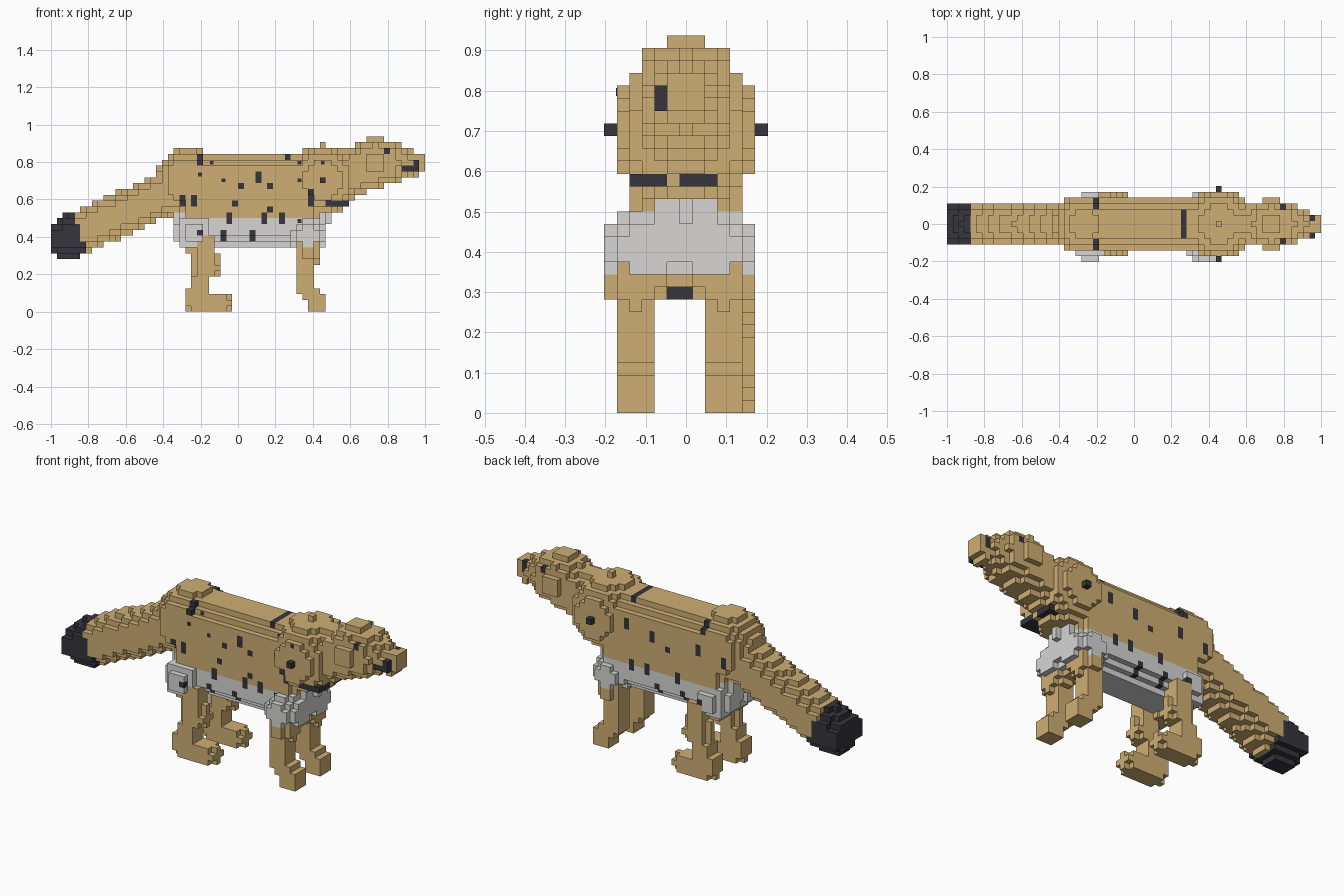
import bpy
import bmesh
from itertools import product
from mathutils import Matrix, Vector

cube = bpy.data.objects.get("Cube")
if cube:
    bpy.data.objects.remove(cube, do_unlink=True)

# Block grid: 64 long, 13 wide, 30 high
NX, NY, NZ = 64, 13, 30
SIZE = 2 / NX
MID = NY / 2
HALF = Vector((0.5, 0.5, 0.5))
ORIGIN = Vector((NX / 2, MID, 0))
TAN, GREY, DARK = range(3)


def make_material(name, rgb):
    mat = bpy.data.materials.new(name)
    mat.use_nodes = True
    color = (*rgb, 1)
    mat.diffuse_color = color
    mat.node_tree.nodes["Principled BSDF"].inputs["Base Color"].default_value = color
    return mat


materials = [make_material("tan fur", (0.625, 0.43, 0.175)),
             make_material("light grey fur", (0.68, 0.67, 0.665)),
             make_material("dark fur", (0.036, 0.035, 0.045))]

cells = {}   # block -> part name
paint = {}   # block -> colour


def capsule(a, b, ra, rb=None):
    """Rounded bar from a to b; a ball when the ends meet."""
    a, b = Vector(a), Vector(b)
    rb = ra if rb is None else rb
    axis = b - a

    def inside(p):
        t = 0
        if axis.length > 0:
            t = min(1, max(0, (p - a).dot(axis) / axis.length_squared))
        return (p - a - axis * t).length <= ra + (rb - ra) * t
    return inside


def ball(center, r):
    return capsule(center, center, r)


def box(lo, hi):
    return lambda p: all(l <= c <= h for l, c, h in zip(lo, p, hi))


def slab(x0, x1, z0, z1, r):
    """Upright plate on the middle plane, thickened and rounded by r."""
    def inside(p):
        near = Vector((min(x1, max(x0, p.x)), MID, min(z1, max(z0, p.z))))
        return (p - near).length <= r
    return inside


def both(first, second):
    return lambda p: first(p) and second(p)


def fill(part, shapes, color=lambda p: TAN):
    for cell in product(range(NX), range(NY), range(NZ)):
        p = Vector(cell) + HALF
        if cell not in cells and any(shape(p) for shape in shapes):
            cells[cell] = part
            paint[cell] = color(p)


def all_dark(p):
    return DARK


# Dark marks on the chest and the sides of the nose
fill("chest_marks", [box((47, 2, 18), (51, 5, 19)), box((47, 6, 18), (51, 9, 19))],
     all_dark)
fill("nose_marks", [box((60, 4, 24), (63, 5, 25)), box((62, 4, 25), (63, 5, 26)),
                    box((62, 7, 25), (63, 8, 27))], all_dark)


# Trunk, with a grey belly that rises at both ends
def trunk_color(p):
    at_end = abs(p.x - 34.2) > 11.5
    return GREY if p.z < (17 if at_end else 16) else TAN


fill("body", [slab(25.5, 43, 15.5, 22.5, 4.5)], trunk_color)
fill("rump", [both(ball((23.5, MID, 22.5), 5.6), box((0, 2, 0), (NX, 11, NZ)))])
fill("shoulders", [ball((46.5, MID, 22.5), 6.01)])

# Neck and head
fill("neck", [capsule((46.5, MID, 22.5), (55.5, MID, 25), 3.95)])
fill("head", [ball((55.5, MID, 25.5), 4.3)])
fill("snout", [capsule((58, MID, 25.5), (61.5, MID, 25.5), 3.88, 2.02),
               box((62, 5, 23), (63, 8, 27)), box((63, 5, 24), (64, 8, 27))])

# Tail with a dark, slanted tip
fill("tail", [capsule((3, MID, 12.7), (22, MID, 21.2), 3.7),
              box((0, 3, 11), (1, 10, 14))],
     lambda p: DARK if p.x + 0.3 * (p.z - 11) < 5.8 else TAN)


# Legs: grey thighs above tan limbs
def thigh_color(p):
    return GREY if p.z > 11 else TAN


for side, hip, fore, hind in (("near", 3.5, 2.5, 2.5), ("far", 8.5, 9.5, 10.5)):
    lo, hi = fore - 1.5, fore + 1.5
    fill("fore_leg_" + side, [
        capsule((43.5, fore, 11), (43.5, fore, 4), 1.5),
        capsule((44, fore, 10.5), (44, fore, 9.8), 2.1)])
    fill("fore_paw_" + side, [box((44, lo, 0), (47, hi, 3)),
                              box((43, lo, 2), (46, hi, 4))])
    fill("hind_leg_" + side, [
        capsule((26.5, hind, 12), (27.4, hind, 7.5), 1.55),
        capsule((26, hind, 9.5), (25.5, hind, 3.5), 1.55)])
    fill("hind_paw_" + side, [
        capsule((24.5, hind, 1.5), (29.5, hind, 1.5), 1.5),
        box((23, hind - 1.5, 2), (26, hind + 1.5, 4))])
    fill("fore_thigh_" + side, [ball((44, hip, 13), 3.5)], thigh_color)
    fill("hind_thigh_" + side, [ball((24.5, hip, 13.5), 3.5)], thigh_color)

# Dark coat spots and eyes: colour the outermost blocks of a side
NEAR, FAR = 0, -1


def outermost(x, z, end):
    return [j for j in range(NY) if (x, j, z) in cells][end]


def spot(ends, x, z, height=1):
    for k, end in product(range(z, z + height), ends):
        paint[x, outermost(x, k, end), k] = DARK


for x, z in ((46, 22), (57, 27), (25, 13)):
    spot((NEAR, FAR), x, z)
for x, z in ((25, 25), (39, 15), (36, 15), (34, 12), (30, 15), (29, 12)):
    spot((NEAR, FAR), x, z, 2)
for x, z in ((32, 21), (37, 21), (44, 18), (31, 18), (37, 17)):
    spot((NEAR,), x, z)
for x, z in ((22, 18), (24, 18), (35, 22), (44, 19)):
    spot((NEAR,), x, z, 2)
for x, z in ((40, 22), (35, 21), (26, 21), (21, 20)):
    spot((FAR,), x, z, 2)
spot((FAR,), 32, 20)
for j in range(4, 9):
    paint[40, j, 26] = DARK


def add_object(name, bm):
    mesh = bpy.data.meshes.new(name)
    bm.to_mesh(mesh)
    bm.free()
    for mat in materials:
        mesh.materials.append(mat)
    bpy.context.collection.objects.link(bpy.data.objects.new(name, mesh))


# Small specks, set almost flush in the near side
specks = bmesh.new()
for x, z in ((25, 23), (27, 25), (29, 22), (42, 25), (46, 25), (42, 22), (42, 15)):
    place = (Vector((x, outermost(x, z, NEAR), z)) + HALF - ORIGIN) * SIZE
    scale = Matrix.Diagonal((0.65 * SIZE, 1.1 * SIZE, 0.65 * SIZE, 1))
    bmesh.ops.create_cube(specks, size=1, matrix=Matrix.Translation(place) @ scale)
for face in specks.faces:
    face.material_index = DARK
add_object("small_specks", specks)

# Outer faces of the blocks, one object for each part
DIRECTIONS = [Vector(d) for d in ((1, 0, 0), (-1, 0, 0), (0, 1, 0),
                                  (0, -1, 0), (0, 0, 1), (0, 0, -1))]


def build(part):
    bm = bmesh.new()
    corners = {}

    def corner(co):
        key = tuple(round(2 * c) for c in co)
        if key not in corners:
            corners[key] = bm.verts.new((co - ORIGIN) * SIZE)
        return corners[key]

    for cell in [c for c in cells if cells[c] == part]:
        center = Vector(cell) + HALF
        for n in DIRECTIONS:
            if tuple(int(a + b) for a, b in zip(cell, n)) in cells:
                continue
            u = Vector((n.y, n.z, n.x))
            w = n.cross(u)
            face = bm.faces.new([corner(center + (n + u * a + w * b) / 2)
                                 for a, b in ((-1, -1), (1, -1), (1, 1), (-1, 1))])
            face.material_index = paint[cell]
    add_object(part, bm)


for part in dict.fromkeys(cells.values()):
    build(part)
